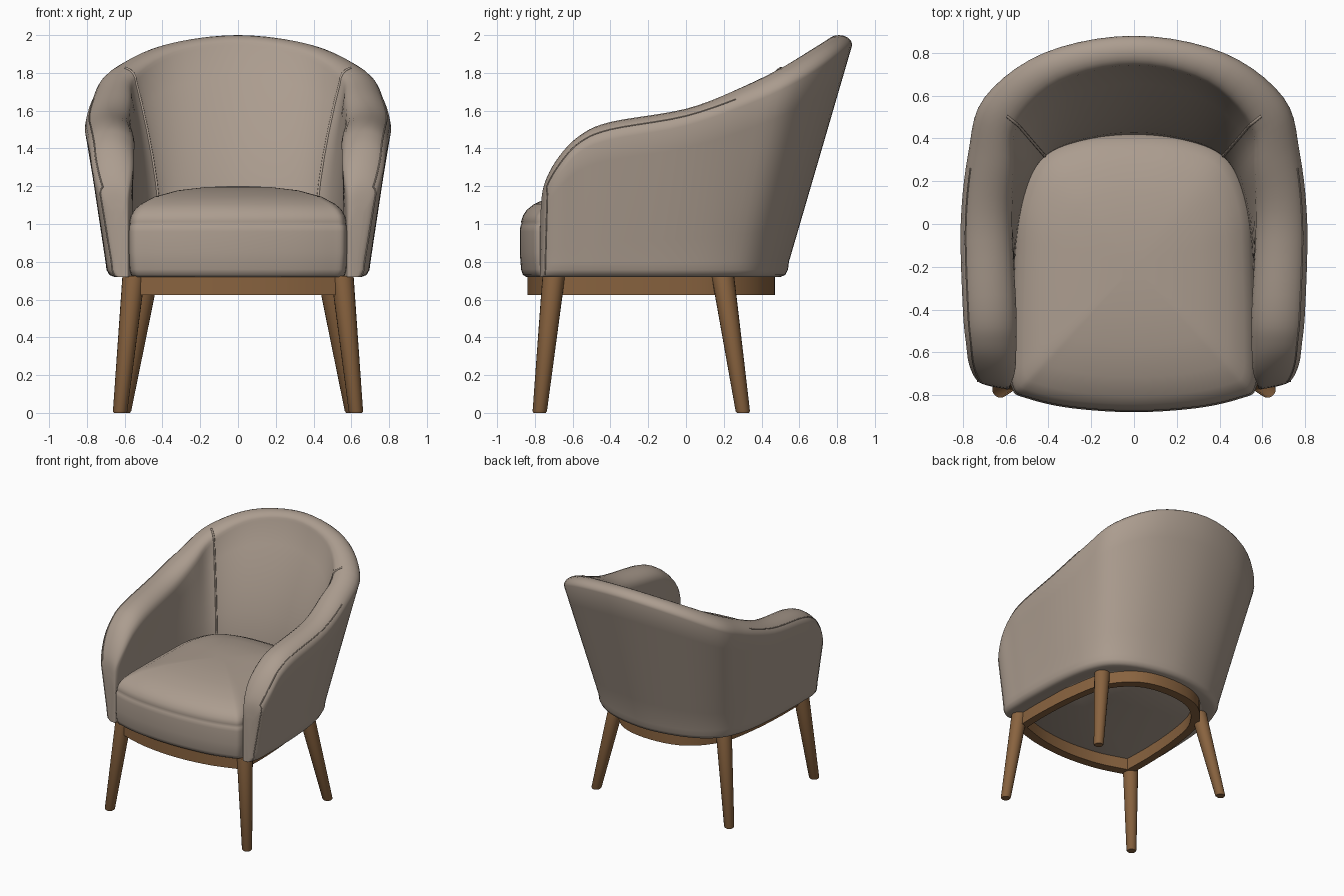
import bpy, bmesh, math
from mathutils import Vector

cube = bpy.data.objects.get("Cube")
if cube:
    bpy.data.objects.remove(cube, do_unlink=True)


def material(name, rgb):
    mat = bpy.data.materials.new(name)
    mat.use_nodes = True
    mat.diffuse_color = (*rgb, 1)
    bsdf = mat.node_tree.nodes["Principled BSDF"]
    bsdf.inputs["Base Color"].default_value = (*rgb, 1)
    bsdf.inputs["Roughness"].default_value = 0.8
    return mat


fabric = material("taupe fabric", (0.41, 0.335, 0.275))
wood = material("brown wood", (0.25, 0.125, 0.05))


def spline(keys, steps, closed=False):
    """Catmull-Rom interpolation of tuples of any length."""
    count = len(keys)
    pick = (lambda i: keys[i % count]) if closed else (lambda i: keys[max(0, min(i, count - 1))])
    out = []
    for i in range(count if closed else count - 1):
        for s in range(steps):
            t = s / steps
            out.append(tuple(
                b + 0.5 * t * (c - a + t * (2 * a - 5 * b + 4 * c - d + t * (3 * (b - c) + d - a)))
                for a, b, c, d in zip(pick(i - 1), pick(i), pick(i + 1), pick(i + 2))))
    return out if closed else out + [tuple(keys[-1])]


def flip(key):
    """Mirror a tuple of x, y pairs (a trailing height stays as it is)."""
    return tuple(-v if i % 2 == 0 and i < len(key) - 1 else v for i, v in enumerate(key))


def loft(name, rings, mat, loop=False, angle=40):
    """Bridge equal closed rings; cap both ends, or join last to first."""
    bm = bmesh.new()
    rows = [[bm.verts.new(p) for p in ring] for ring in rings]
    n = len(rows[0])
    pairs = list(zip(rows, rows[1:])) + ([(rows[-1], rows[0])] if loop else [])
    for a, b in pairs:
        for i in range(n):
            j = (i + 1) % n
            bm.faces.new((a[i], a[j], b[j], b[i]))
    if not loop:
        bm.faces.new(rows[0])
        bm.faces.new(rows[-1])
    bmesh.ops.recalc_face_normals(bm, faces=bm.faces)
    mesh = bpy.data.meshes.new(name)
    bm.to_mesh(mesh)
    bm.free()
    mesh.materials.append(mat)
    for poly in mesh.polygons:
        poly.use_smooth = True
    mesh.set_sharp_from_angle(angle=math.radians(angle))
    obj = bpy.data.objects.new(name, mesh)
    bpy.context.collection.objects.link(obj)
    return obj


def piping(name, points, radius=0.007):
    curve = bpy.data.curves.new(name, "CURVE")
    curve.dimensions = "3D"
    curve.bevel_depth = radius
    curve.bevel_resolution = 2
    line = curve.splines.new("POLY")
    line.points.add(len(points) - 1)
    for slot, p in zip(line.points, points):
        slot.co = (*p, 1)
    curve.materials.append(fabric)
    bpy.context.collection.objects.link(bpy.data.objects.new(name, curve))


def scaled(outline, k, z):
    mid = -0.2
    return [(x * k, mid + (y - mid) * k, z) for x, y in outline]


# Wrap-around shell: outer base, outer top, inner top, inner base, crest height
stations = [
    (.63, -.765, .665, -.76, .61, -.77, .60, -.77, 1.08),
    (.67, -.745, .73, -.735, .58, -.755, .58, -.765, 1.22),
    (.695, -.68, .77, -.66, .555, -.68, .57, -.69, 1.36),
    (.70, -.56, .785, -.56, .55, -.56, .56, -.56, 1.47),
    (.70, -.4, .80, -.4, .55, -.4, .56, -.4, 1.54),
    (.68, -.05, .81, 0, .57, 0, .55, -.1, 1.61),
    (.63, .2, .775, .33, .56, .25, .50, .16, 1.72),
    (.53, .37, .70, .59, .54, .46, .41, .31, 1.83),
    (.32, .49, .42, .80, .34, .66, .24, .38, 1.95),
    (0, .545, 0, .88, 0, .74, 0, .41, 2.0),
]
STEPS, SIDE, ARC = 5, 6, 10


def section(key):
    ob, ot, it, ib = (Vector(key[i:i + 2]) for i in (0, 2, 4, 6))
    mid, half = (ot + it) / 2, (ot - it) / 2
    drop = 0.75 * half.length
    top = key[8] - drop
    ring = [(*ib, 0.72)]
    for i in range(SIDE):                      # inner face, flaring towards the crest
        t = i / SIDE
        ring.append((*ib.lerp(it, t ** 1.6), 0.95 + (top - 0.95) * t))
    for i in range(ARC + 1):                   # rolled crest
        a = math.pi * (1 - i / ARC)
        ring.append((*(mid + half * math.cos(a)), top + drop * math.sin(a)))
    for i in range(1, SIDE + 1):               # outer face
        t = i / SIDE
        ring.append((*ot.lerp(ob, t), top + (0.8 - top) * t))
    for k, z in ((0.04, 0.757), (0.15, 0.73), (0.33, 0.72)):   # rounded lower edge
        ring.append((*ob.lerp(ib, k), z))
    return ring


keys = spline(stations + [flip(s) for s in stations[-2::-1]], STEPS)
shell = [section(k) for k in keys]
loft("upholstered_shell", shell, fabric, angle=60)

# Seams: inner back corners and the outer edge of each arm
corner = 7 * STEPS
for side, rows in (("left", shell), ("right", shell[::-1])):
    piping(side + "_back_seam", rows[corner][2:SIDE + 6])
    edge = SIDE + ARC - 1
    front = rows[STEPS]
    arm = [front[i] for i in range(len(front) - 2, edge, -1)]
    piping(side + "_arm_seam", arm + [row[edge] for row in rows[STEPS:corner - STEPS]], 0.004)

# Seat cushion: boxed lower part, seam groove, domed top
half = [(0, -.88), (.3, -.86), (.5, -.815), (.57, -.77), (.58, -.6), (.57, -.2),
        (.55, .1), (.45, .32), (.25, .41), (0, .43)]
plan = spline(half + [(-x, y) for x, y in half[-2:0:-1]], 5, closed=True)
levels = [(.95, .72), (.975, .73), (.99, .76), (1, .85), (1, .96), (.995, .99), (.985, 1),
          (.99, 1.012), (.975, 1.045), (.945, 1.075), (.89, 1.105), (.76, 1.145),
          (.55, 1.178), (.3, 1.195), (.1, 1.2)]
loft("seat_cushion", [scaled(plan, k, z) for k, z in levels], fabric, angle=60)

# Wooden base frame: bowed front rail meeting a rounded back at sharp corners
front_rail = spline([(-.56, -.73), (-.3, -.81), (0, -.84), (.3, -.81), (.56, -.73)], 5)
back_half = [(.56, -.73), (.565, -.45), (.54, -.1), (.47, .2), (.28, .41), (0, .47)]
back_rail = spline(back_half + [(-x, y) for x, y in back_half[-2::-1]], 5)
frame = front_rail[:-1] + back_rail[:-1]
loft("base_frame", [scaled(frame, k, z) for k, z in
                    ((1, .625), (1, .73), (.89, .73), (.89, .625))], wood, loop=True, angle=30)

# Splayed tapered legs
SEGMENTS = 20


def circle(x, y, z, r):
    turns = [math.tau * i / SEGMENTS for i in range(SEGMENTS)]
    return [(x + r * math.cos(a), y + r * math.sin(a), z) for a in turns]


for side, sx in (("left", 1), ("right", -1)):
    for end, foot, top in (("front", (.625, -.775), (.552, -.70)),
                           ("back", (.605, .302), (.48, .195))):
        rings = []
        for t, r in ((0, .032), (.012, .038), (1, .06)):
            x, y = Vector(foot).lerp(Vector(top), t)
            rings.append(circle(sx * x, y, .725 * t, r))
        loft(f"{end}_{side}_leg", rings, wood)
